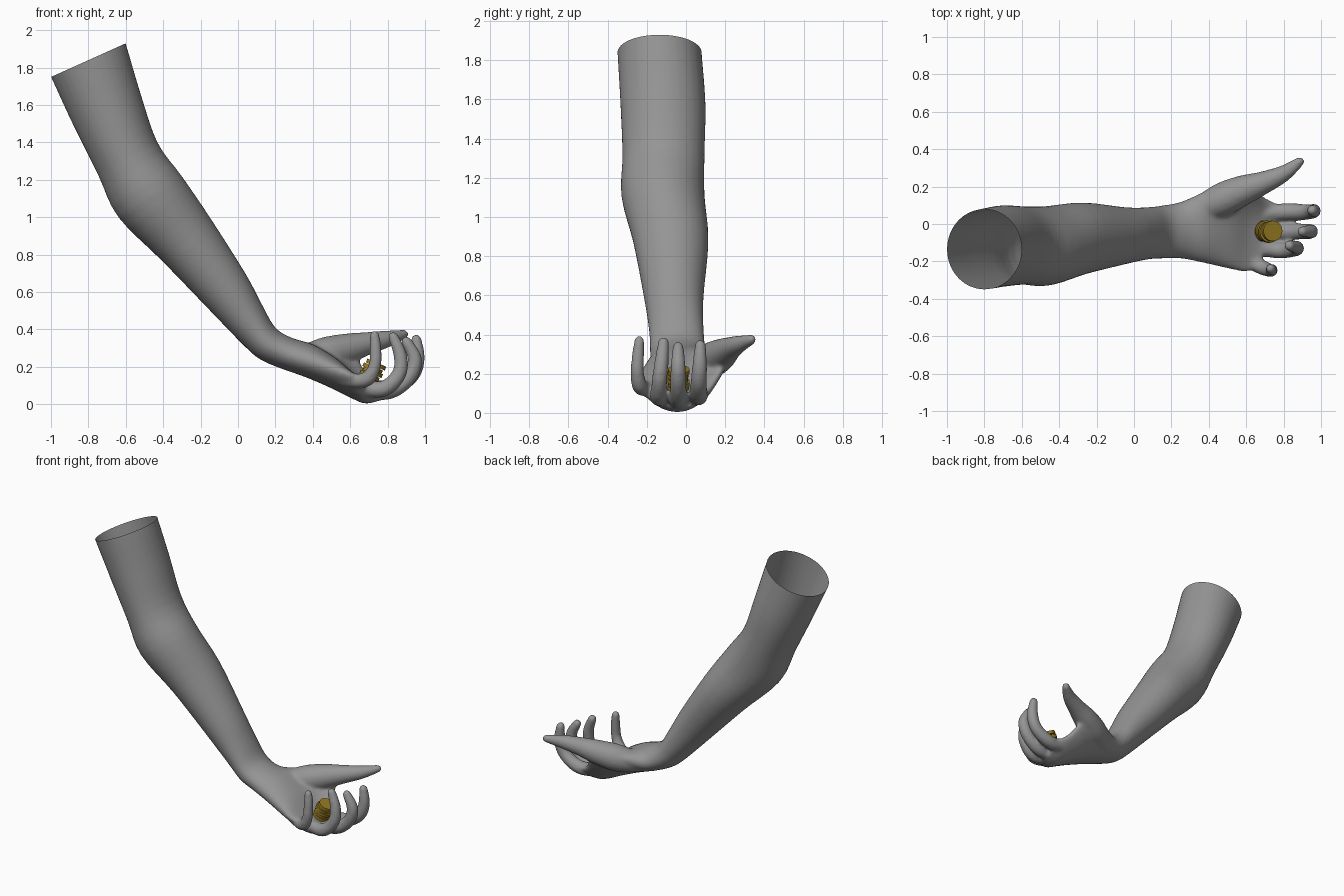
import bpy, bmesh, math
from mathutils import Vector, Matrix

if "Cube" in bpy.data.objects:
    bpy.data.objects.remove(bpy.data.objects["Cube"])


def spline(rows, steps):
    """Catmull-Rom interpolation of rows of numbers."""
    out = []
    n = len(rows)
    for i in range(n - 1):
        p = [rows[max(0, min(n - 1, i + k))] for k in (-1, 0, 1, 2)]
        for s in range(steps):
            t = s / steps
            out.append([0.5 * (2 * b + (c - a) * t + (2 * a - 5 * b + 4 * c - d) * t * t
                               + (3 * b - a - 3 * c + d) * t ** 3)
                        for a, b, c, d in zip(*p)])
    out.append(list(rows[-1]))
    return out


def loft(bm, rings):
    """Closed skin through a list of point rings."""
    vs = [[bm.verts.new(p) for p in r] for r in rings]
    n = len(vs[0])
    for a, b in zip(vs, vs[1:]):
        for i in range(n):
            j = (i + 1) % n
            bm.faces.new((a[i], a[j], b[j], b[i]))
    bm.faces.new(vs[0][::-1])
    bm.faces.new(vs[-1])


def section(row, n=32):
    """Cross-section from lower point, upper point, y range, edge lifts and little-finger setback."""
    lx, lz, ux, uz, y0, y1, lift0, lift1, back = row
    pts = []
    for i in range(n):
        a = 2 * math.pi * i / n
        c, s = math.cos(a), math.sin(a)
        lift = (lift1 if c > 0 else lift0) * c * c
        dx = back * c * c if c < 0 else 0
        pts.append(((lx + ux) / 2 + (ux - lx) / 2 * s - dx,
                    (y0 + y1) / 2 + (y1 - y0) / 2 * c,
                    (lz + uz) / 2 + (uz - lz) / 2 * s + lift))
    return pts


def finger(bm, rows, n=16):
    """Tapered curved tube with a round tip; rows are x, y, z, radius."""
    rows = [(x, y, z, r * 1.08) for x, y, z, r in rows]
    path = spline(rows, 6)
    rings = []
    for i, (x, y, z, r) in enumerate(path):
        t = (Vector(path[min(i + 1, len(path) - 1)][:3]) - Vector(path[max(i - 1, 0)][:3])).normalized()
        a = t.cross(Vector((0, 1, 0))).normalized()
        b = t.cross(a)
        rings.append([Vector((x, y, z)) + r * (a * math.cos(2 * math.pi * k / n)
                      + b * math.sin(2 * math.pi * k / n)) for k in range(n)])
    loft(bm, rings)
    x, y, z, r = rows[-1]
    bmesh.ops.create_icosphere(bm, subdivisions=3, radius=r, matrix=Matrix.Translation((x, y, z)))


def material(name, color):
    m = bpy.data.materials.new(name)
    m.diffuse_color = color
    m.use_nodes = True
    m.node_tree.nodes["Principled BSDF"].inputs["Base Color"].default_value = m.diffuse_color
    return m


bm = bmesh.new()

# Upper arm, forearm, wrist and cupped palm
arm = [
    (-1.02, 1.795, -.62, 1.975, -.35, .08, 0, 0, 0),
    (-1.0, 1.75, -.60, 1.93, -.35, .08, 0, 0, 0),
    (-.88, 1.49, -.52, 1.66, -.335, .10, 0, 0, 0),
    (-.75, 1.23, -.43, 1.40, -.325, .095, 0, 0, 0),
    (-.64, 1.0, -.30, 1.22, -.33, .095, 0, 0, 0),
    (-.40, .76, -.15, 1.0, -.27, .115, 0, 0, 0),
    (-.14, .49, .04, .70, -.215, .09, 0, 0, 0),
    (.02, .325, .125, .54, -.19, .09, 0, 0, 0),
    (.11, .245, .20, .41, -.185, .10, 0, 0, 0),
    (.22, .195, .29, .355, -.185, .12, 0, 0, 0),
    (.36, .145, .40, .32, -.21, .175, 0, .06, 0),
    (.50, .085, .52, .25, -.24, .22, .02, .14, 0),
    (.60, .035, .62, .165, -.255, .22, .06, .18, .02),
    (.68, .003, .70, .115, -.24, .15, .08, .09, .05),
    (.76, .02, .76, .10, -.18, .11, .06, .04, .08),
]
loft(bm, [section(r) for r in spline(arm, 4)])

# Thumb, then index to little finger
for rows in (
    [(.30, .05, .24, .05), (.45, .12, .265, .083), (.57, .175, .295, .077),
     (.69, .22, .325, .058), (.80, .27, .35, .042), (.885, .333, .374, .025)],
    [(.64, .05, .10, .04), (.80, .065, .085, .043), (.92, .065, .145, .039),
     (.961, .07, .24, .036), (.953, .073, .345, .027)],
    [(.64, -.04, .08, .04), (.80, -.04, .07, .043), (.91, -.04, .14, .039),
     (.946, -.04, .24, .036), (.90, -.04, .335, .027)],
    [(.62, -.12, .10, .04), (.77, -.14, .08, .041), (.86, -.135, .16, .037),
     (.868, -.125, .26, .034), (.83, -.115, .36, .027)],
    [(.55, -.17, .13, .03), (.68, -.23, .13, .038), (.73, -.248, .20, .032),
     (.736, -.245, .29, .03), (.73, -.238, .368, .025)],
):
    finger(bm, rows)

bmesh.ops.recalc_face_normals(bm, faces=bm.faces)
mesh = bpy.data.meshes.new("arm_and_hand")
bm.to_mesh(mesh)
bm.free()
obj = bpy.data.objects.new("arm_and_hand", mesh)
bpy.context.collection.objects.link(obj)

# Fuse the pieces into one skin and soften the joins
fuse = obj.modifiers.new("fuse", 'REMESH')
fuse.mode = 'VOXEL'
fuse.voxel_size = 0.01
soft = obj.modifiers.new("soften", 'SMOOTH')
soft.factor = 0.5
soft.iterations = 12

# Cut the upper arm open
skin = bmesh.new()
skin.from_object(obj, bpy.context.evaluated_depsgraph_get())
obj.modifiers.clear()
bmesh.ops.bisect_plane(skin, geom=skin.verts[:] + skin.edges[:] + skin.faces[:],
                       plane_co=(-.8, 0, 1.84), plane_no=(-.18, 0, .40), clear_outer=True)
for f in skin.faces:
    f.smooth = True
    f.material_index = 0
skin.to_mesh(mesh)
skin.free()
mesh.materials.clear()
mesh.materials.append(material("dark_grey", (.3, .3, .3, 1)))

# Stack of coins lying in the palm
gold = material("gold", (.31, .2, .015, 1))
axis = Vector((.4, 0, .91)).normalized()
tilt = axis.to_track_quat('Z', 'Y')
for i, (dx, dy) in enumerate([(0, 0), (-.006, .004), (.003, -.006), (-.007, -.003), (.003, .003)]):
    pos = Vector((.70 + dx, -.04 + dy, .132)) + axis * (.022 * i)
    bpy.ops.mesh.primitive_cylinder_add(vertices=24, radius=.055, depth=.022, location=pos,
                                        rotation=tilt.to_euler())
    coin = bpy.context.object
    coin.name = f"coin_{i + 1}"
    coin.data.materials.append(gold)
    bpy.ops.object.shade_smooth_by_angle()
